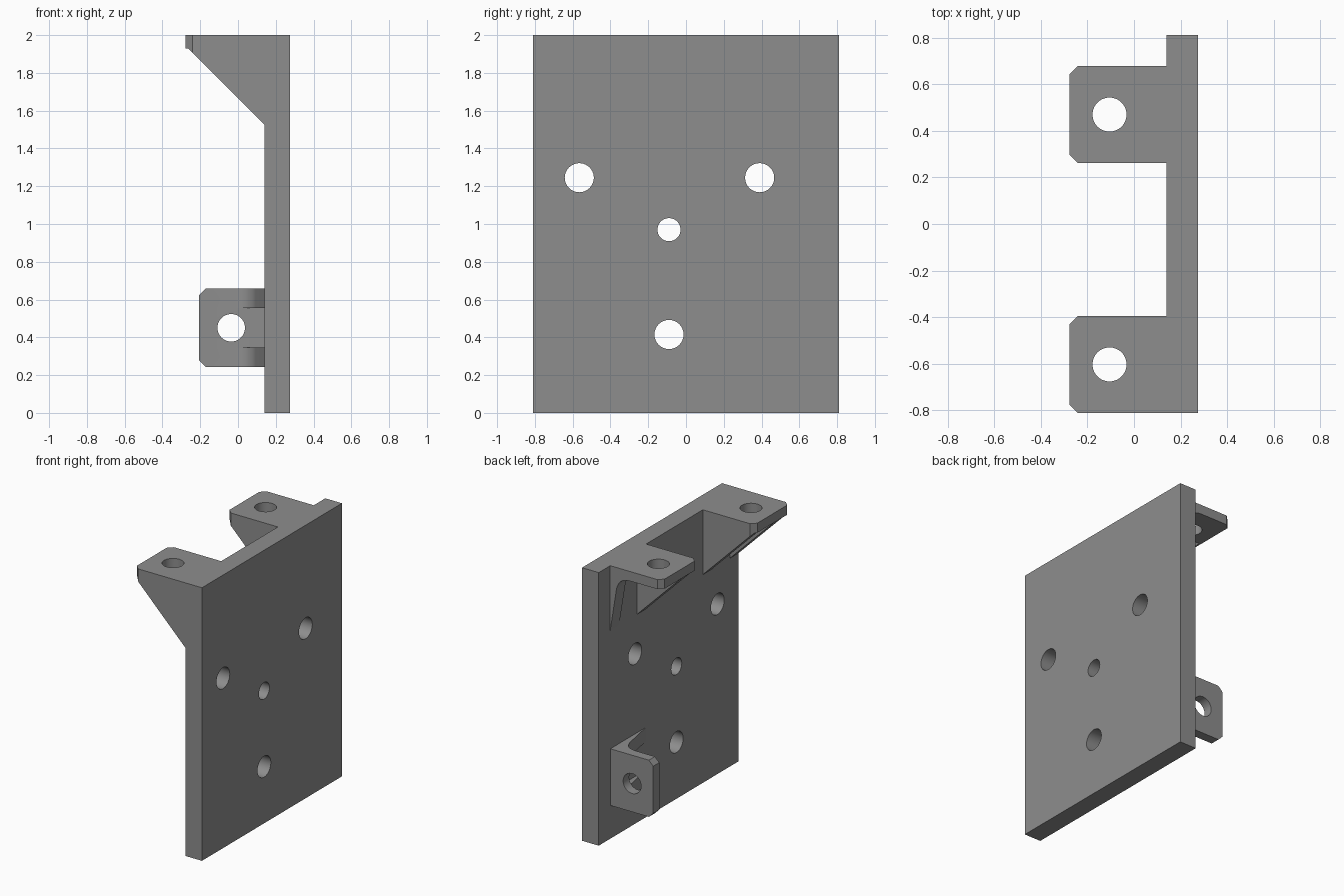
import bpy, bmesh, math
from mathutils import Vector

if "Cube" in bpy.data.objects:
    bpy.data.objects.remove(bpy.data.objects["Cube"])

grey = bpy.data.materials.new("mid_grey")
grey.diffuse_color = (0.27, 0.27, 0.27, 1)
grey.use_nodes = True
grey.node_tree.nodes["Principled BSDF"].inputs["Base Color"].default_value = grey.diffuse_color

PLATE_X0, PLATE_X1 = 0.14, 0.275
WEB, THICK = 0.103, 0.07


def prism(name, points, lo, hi, place):
    """Extrude a 2D outline from lo to hi; place(a, b, h) gives the 3D point."""
    bm = bmesh.new()
    ends = [[bm.verts.new(place(a, b, h)) for a, b in points] for h in (lo, hi)]
    n = len(points)
    for ring in ends:
        bm.faces.new(ring)
    for i in range(n):
        j = (i + 1) % n
        bm.faces.new((ends[0][i], ends[0][j], ends[1][j], ends[1][i]))
    bmesh.ops.recalc_face_normals(bm, faces=bm.faces)
    mesh = bpy.data.meshes.new(name)
    bm.to_mesh(mesh)
    bm.free()
    mesh.materials.append(grey)
    obj = bpy.data.objects.new(name, mesh)
    bpy.context.collection.objects.link(obj)
    return obj


def circle(a, b, r, n=48):
    return [(a + r * math.cos(2 * math.pi * i / n), b + r * math.sin(2 * math.pi * i / n))
            for i in range(n)]


def cut(obj, cutters):
    """Subtract every cutter, bake the result and delete the cutters."""
    for c in cutters:
        c.hide_render = True
        m = obj.modifiers.new("cut", 'BOOLEAN')
        m.operation, m.solver, m.object = 'DIFFERENCE', 'EXACT', c
    dg = bpy.context.evaluated_depsgraph_get()
    mesh = bpy.data.meshes.new_from_object(obj.evaluated_get(dg))
    obj.modifiers.clear()
    obj.data = mesh
    for c in cutters:
        bpy.data.objects.remove(c)


def smooth(obj):
    bpy.ops.object.select_all(action='DESELECT')
    obj.select_set(True)
    bpy.context.view_layer.objects.active = obj
    bpy.ops.object.shade_smooth_by_angle(angle=math.radians(25))


def straight_void():
    """Open space beyond a 45 degree gusset, as (x, depth)."""
    return [(0.24, 0.575), (-0.265, THICK), (-0.5, THICK), (-0.5, 0.8), (0.24, 0.8)]


def concave_void(depth):
    """Open space beyond a steep gusset with a rounded root, as (x, depth)."""
    tip, corner = Vector((PLATE_X0, depth)), Vector((0.075, THICK))
    along = (tip - corner).normalized()
    p0, p2 = corner + along * 0.1, corner - Vector((0.095, 0))
    arc = [tuple(p0 * (1 - t) ** 2 + corner * 2 * t * (1 - t) + p2 * t * t)
           for t in [i / 12 for i in range(13)]]
    return [tuple(tip + along * 0.2)] + arc + [(-0.5, THICK), (-0.5, 0.8)]


def mount(name, place, x0, v0, v1, depth, hole_x, voids):
    """Tab with chamfered corners, a hole and two gusset webs.
    place(x, width, depth) gives the 3D point."""
    c, mid = 0.035, (v0 + v1) / 2
    outline = [(PLATE_X0, v0), (x0 + c, v0), (x0, v0 + c),
               (x0, v1 - c), (x0 + c, v1), (PLATE_X0, v1)]
    body = prism(name, outline, 0, depth, place)
    side = lambda x, d, v: place(x, v, d)
    # space beyond each web, then the clearance between the webs
    cutters = [prism("void", voids[0], v0 - 0.1, mid, side),
               prism("void", voids[1], mid, v1 + 0.1, side),
               prism("pocket", [(-0.5, THICK), (0.3, THICK), (0.3, 0.8), (-0.5, 0.8)],
                     v0 + WEB, v1 - WEB, side),
               prism("hole", circle(hole_x, mid, 0.073), -0.1, 0.3, place)]
    cut(body, cutters)
    smooth(body)


# Back plate with four through holes
along_x = lambda y, z, x: (x, y, z)
plate = prism("back_plate", [(-0.81, 0), (0.81, 0), (0.81, 2), (-0.81, 2)],
              PLATE_X0, PLATE_X1, along_x)
cut(plate, [prism("hole", circle(y, z, r), 0, 0.5, along_x) for y, z, r in
            ((-0.565, 1.245, 0.077), (0.39, 1.245, 0.077),
             (-0.09, 0.97, 0.061), (-0.09, 0.415, 0.077))])
smooth(plate)

# Two top ears, the rear one with a steep outer web
from_top = lambda x, v, d: (x, v, 2 - d)
mount("front_top_ear", from_top, -0.277, -0.81, -0.395, 0.475, -0.105,
      (straight_void(), straight_void()))
mount("rear_top_ear", from_top, -0.277, 0.262, 0.677, 0.475, -0.105,
      (straight_void(), concave_void(0.475)))

# Lower side bracket, standing upright
from_back = lambda x, v, d: (x, 0.675 - d, v)
mount("lower_bracket", from_back, -0.207, 0.243, 0.658, 0.41, -0.036,
      (concave_void(0.41), concave_void(0.41)))
